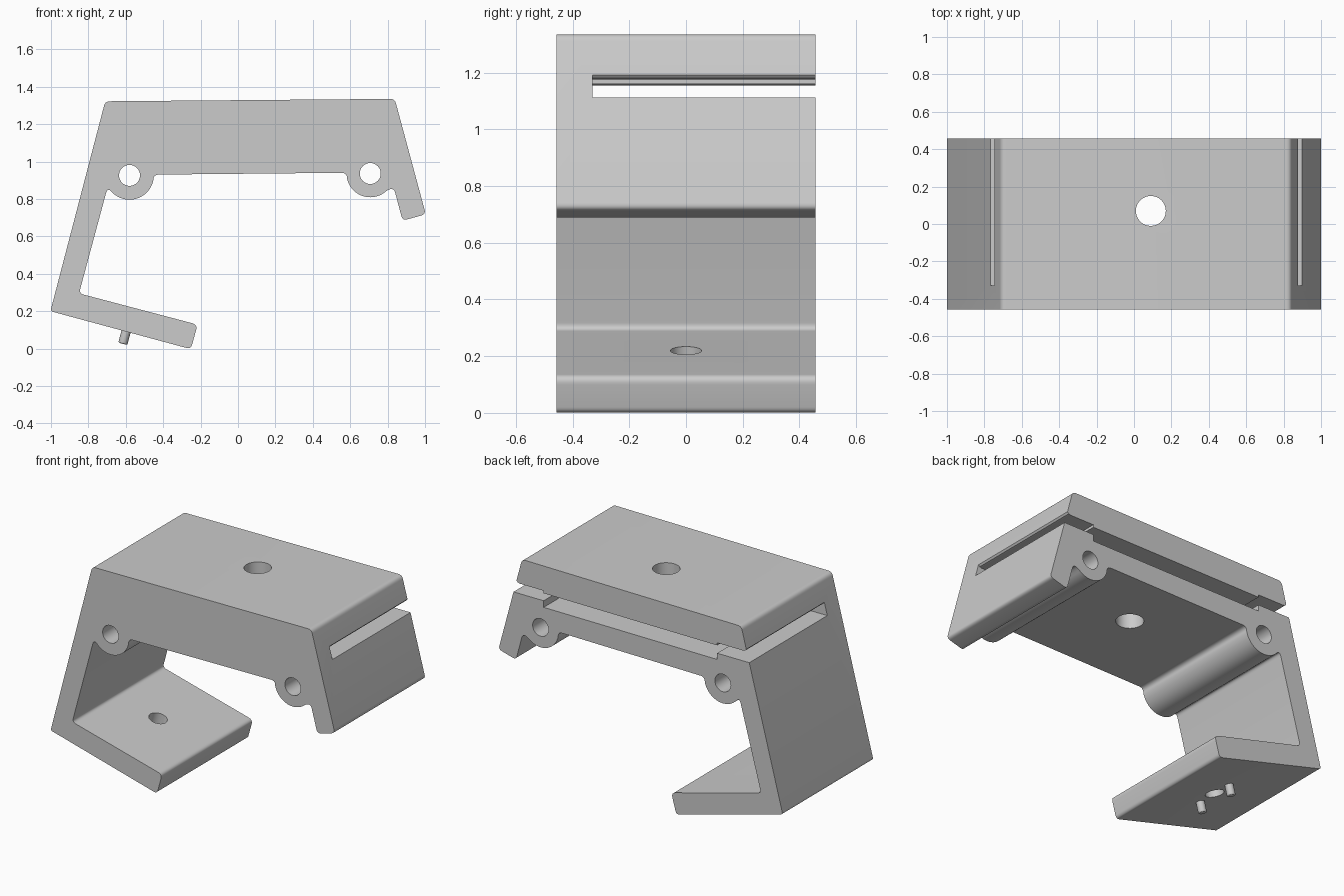
import bpy
import bmesh
from math import cos, sin, radians, atan2
from mathutils import Vector

cube = bpy.data.objects.get("Cube")
if cube:
    bpy.data.objects.remove(cube, do_unlink=True)

HALF_DEPTH = 0.457

grey = bpy.data.materials.new("light_grey")
grey.use_nodes = True
colour = (0.6, 0.6, 0.6, 1)
grey.diffuse_color = colour
grey.node_tree.nodes["Principled BSDF"].inputs["Base Color"].default_value = colour


def add_object(name, bm):
    bmesh.ops.recalc_face_normals(bm, faces=bm.faces[:])
    mesh = bpy.data.meshes.new(name)
    bm.to_mesh(mesh)
    bm.free()
    mesh.materials.append(grey)
    obj = bpy.data.objects.new(name, mesh)
    bpy.context.collection.objects.link(obj)
    return obj


def rounded(corners, steps=8):
    """Turn (x, z, trim) corners into an outline with curved corners."""
    outline = []
    for i, (x, z, trim) in enumerate(corners):
        here = Vector((x, z))
        if not trim:
            outline.append(here)
            continue
        before = Vector(corners[i - 1][:2]) - here
        after = Vector(corners[(i + 1) % len(corners)][:2]) - here
        a = here + before.normalized() * min(trim, before.length * 0.95)
        b = here + after.normalized() * min(trim, after.length * 0.95)
        for k in range(steps + 1):
            t = k / steps
            outline.append(a * (1 - t) ** 2 + here * 2 * t * (1 - t) + b * t * t)
    return outline


def arc(x, z, r, start, end, steps=20):
    angles = [radians(start + (end - start) * k / steps) for k in range(steps + 1)]
    return [(x + r * cos(a), z + r * sin(a), 0) for a in angles]


def extrude(name, outline, y0, y1):
    bm = bmesh.new()
    face = bm.faces.new([bm.verts.new((p[0], y0, p[1])) for p in outline])
    grown = bmesh.ops.extrude_face_region(bm, geom=[face])
    verts = [v for v in grown["geom"] if isinstance(v, bmesh.types.BMVert)]
    bmesh.ops.translate(bm, vec=(0, y1 - y0, 0), verts=verts)
    return add_object(name, bm)


def rod(name, centre, axis, radius, length, chamfer=0):
    bm = bmesh.new()
    bmesh.ops.create_cone(bm, cap_ends=True, segments=48, radius1=radius,
                          radius2=radius, depth=length)
    if chamfer:
        rim = [e for e in bm.edges if all(v.co.z > 0 for v in e.verts)]
        bmesh.ops.bevel(bm, geom=rim, offset=chamfer, segments=3, affect='EDGES', profile=0.5)
    obj = add_object(name, bm)
    obj.rotation_mode = 'QUATERNION'
    obj.rotation_quaternion = Vector((0, 0, 1)).rotation_difference(Vector(axis))
    obj.location = centre
    return obj


def smooth(obj):
    bpy.ops.object.select_all(action='DESELECT')
    obj.select_set(True)
    bpy.context.view_layer.objects.active = obj
    bpy.ops.object.shade_smooth_by_angle(angle=radians(30))


# Bracket side profile with two screw bosses under the deck
left_boss = (-0.58, 0.926)
right_boss = (0.707, 0.936)
profile = [
    (-0.71, 1.322, 0.025), (0.838, 1.335, 0.025),
    (1.004, 0.718, 0.025), (0.88, 0.684, 0.025),
    (0.832, 0.865, 0.035),
    *arc(*right_boss, 0.127, -48, -168),
    (0.583, 0.94, 0.03), (-0.452, 0.93, 0.03),
    *arc(*left_boss, 0.13, -12, -132),
    (-0.697, 0.863, 0.035),
    (-0.85, 0.295, 0.025), (-0.216, 0.128, 0.03),
    (-0.252, -0.003, 0.025), (-1.003, 0.2, 0.015),
]
bracket = extrude("bracket", rounded(profile), -HALF_DEPTH, HALF_DEPTH)

# Stepped slot, open at the back and both sides
slot_profile = [
    (-1.2, 1.105, 0), (-0.54, 1.105, 0), (-0.54, 1.065, 0),
    (0.685, 1.07, 0), (0.685, 1.112, 0), (1.2, 1.112, 0),
    (1.2, 1.192, 0), (0.878, 1.192, 0), (0.868, 1.18, 0), (0.852, 1.176, 0),
    (0.685, 1.176, 0), (0.685, 1.16, 0), (-0.54, 1.155, 0), (-0.54, 1.171, 0),
    (-0.722, 1.171, 0), (-0.738, 1.175, 0), (-0.748, 1.187, 0), (-1.2, 1.187, 0),
]
cutters = [extrude("slot_cutter", rounded(slot_profile), -0.33, 0.6)]

# Boss holes, deck hole and foot hole
for x, z in (left_boss, right_boss):
    cutters.append(rod("boss_hole_cutter", (x, 0, z), (0, 1, 0), 0.056, 1.2))
cutters.append(rod("deck_hole_cutter", (0.09, 0.07, 1.13), (0, 0, 1), 0.08, 0.6))
down = Vector((-0.256, 0, -0.967)).normalized()
foot_base = Vector((-0.598, 0, 0.093))
cutters.append(rod("foot_hole_cutter", foot_base - down * 0.065, down, 0.055, 0.24))

for cutter in cutters:
    mod = bracket.modifiers.new("cut", 'BOOLEAN')
    mod.operation = 'DIFFERENCE'
    mod.solver = 'EXACT'
    mod.object = cutter

# Bake the cuts, then remove the cutters
bpy.context.view_layer.update()
graph = bpy.context.evaluated_depsgraph_get()
cut_mesh = bpy.data.meshes.new_from_object(bracket.evaluated_get(graph))
bracket.modifiers.clear()
bracket.data = cut_mesh
cut_mesh.materials.clear()
cut_mesh.materials.append(grey)
for polygon in cut_mesh.polygons:
    polygon.material_index = 0
for cutter in cutters:
    bpy.data.objects.remove(cutter, do_unlink=True)
smooth(bracket)

# Locating pins under the foot
for side, name in ((-1, "front_pin"), (1, "back_pin")):
    centre = foot_base + down * 0.025 + Vector((0, side * 0.127, 0))
    smooth(rod(name, centre, down, 0.025, 0.09, 0.008))
